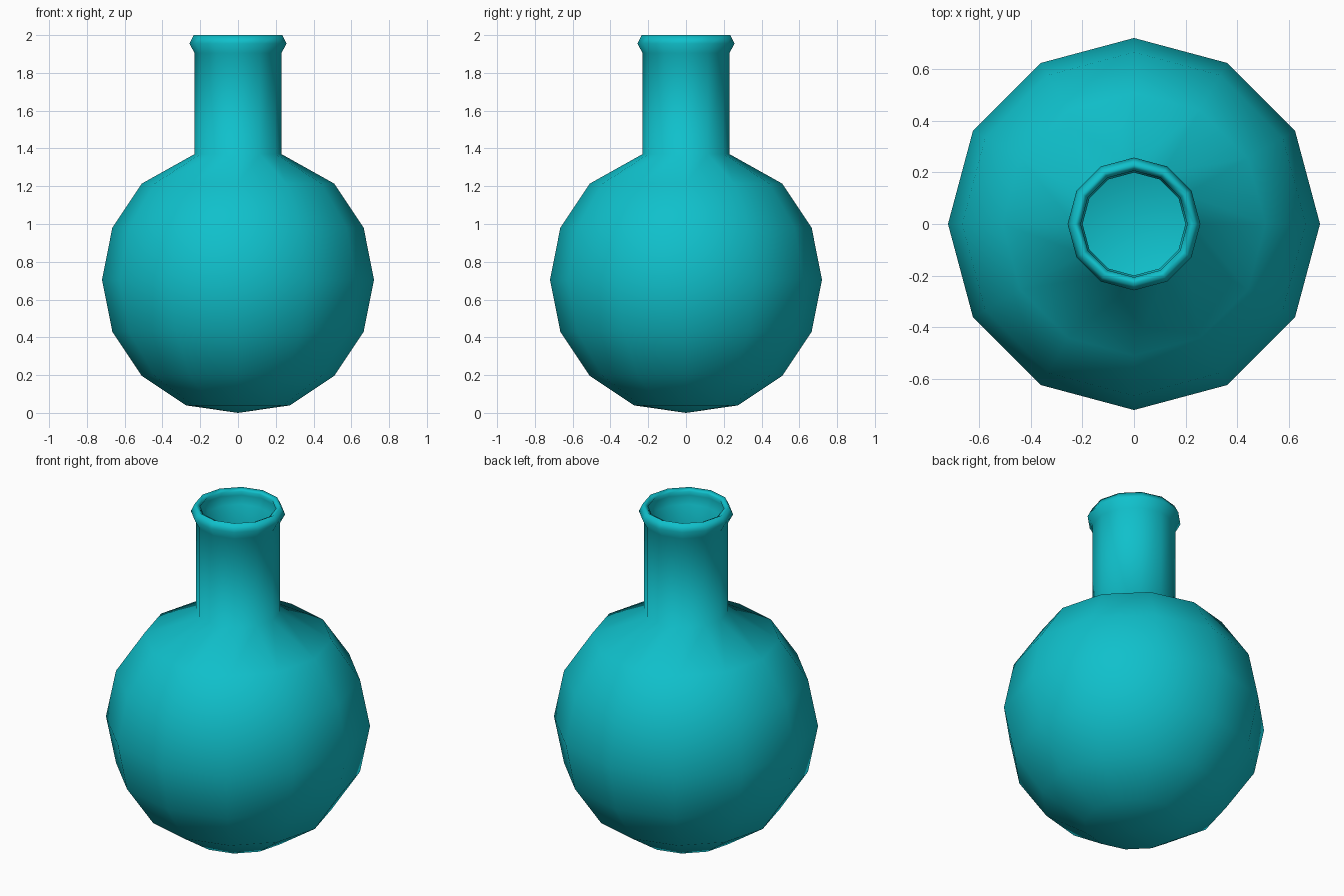
import bpy, bmesh, math

cube = bpy.data.objects.get("Cube")
if cube:
    bpy.data.objects.remove(cube, do_unlink=True)

SIDES = 12
RADIUS, CENTRE = 0.72, 0.705

# Teal glass colour
teal = bpy.data.materials.new("teal_glass")
teal.use_nodes = True
colour = (0.005, 0.53, 0.60, 1.0)
teal.diffuse_color = colour
teal.node_tree.nodes["Principled BSDF"].inputs["Base Color"].default_value = colour

# Outer profile: round body from the bottom up, then neck and flared lip
profile = [(0, 0)]
for ring in range(1, 7):
    angle = ring * math.pi / 8
    profile.append((RADIUS * math.sin(angle), CENTRE - RADIUS * math.cos(angle)))
profile += [(0.23, 1.37), (0.23, 1.905), (0.257, 1.955), (0.235, 2.0)]

# Revolve the profile into a twelve-sided flask
bm = bmesh.new()
verts = [bm.verts.new((r, 0, z)) for r, z in profile]
edges = [bm.edges.new(pair) for pair in zip(verts, verts[1:])]
bmesh.ops.spin(bm, geom=verts + edges, cent=(0, 0, 0), axis=(0, 0, 1),
               angle=math.tau, steps=SIDES)
bmesh.ops.remove_doubles(bm, verts=bm.verts, dist=0.001)
bmesh.ops.recalc_face_normals(bm, faces=bm.faces)
# Make sure the shell faces outward so the wall thickens inward
bm.normal_update()
lowest = min(bm.faces, key=lambda f: f.calc_center_median().z)
if lowest.normal.z > 0:
    bmesh.ops.reverse_faces(bm, faces=bm.faces)
for face in bm.faces:
    face.smooth = True

mesh = bpy.data.meshes.new("flask")
bm.to_mesh(mesh)
bm.free()
mesh.materials.append(teal)
flask = bpy.data.objects.new("flask", mesh)
bpy.context.collection.objects.link(flask)

# Glass wall thickness, leaving the mouth open
wall = flask.modifiers.new("wall", 'SOLIDIFY')
wall.thickness = 0.032
wall.offset = -1
